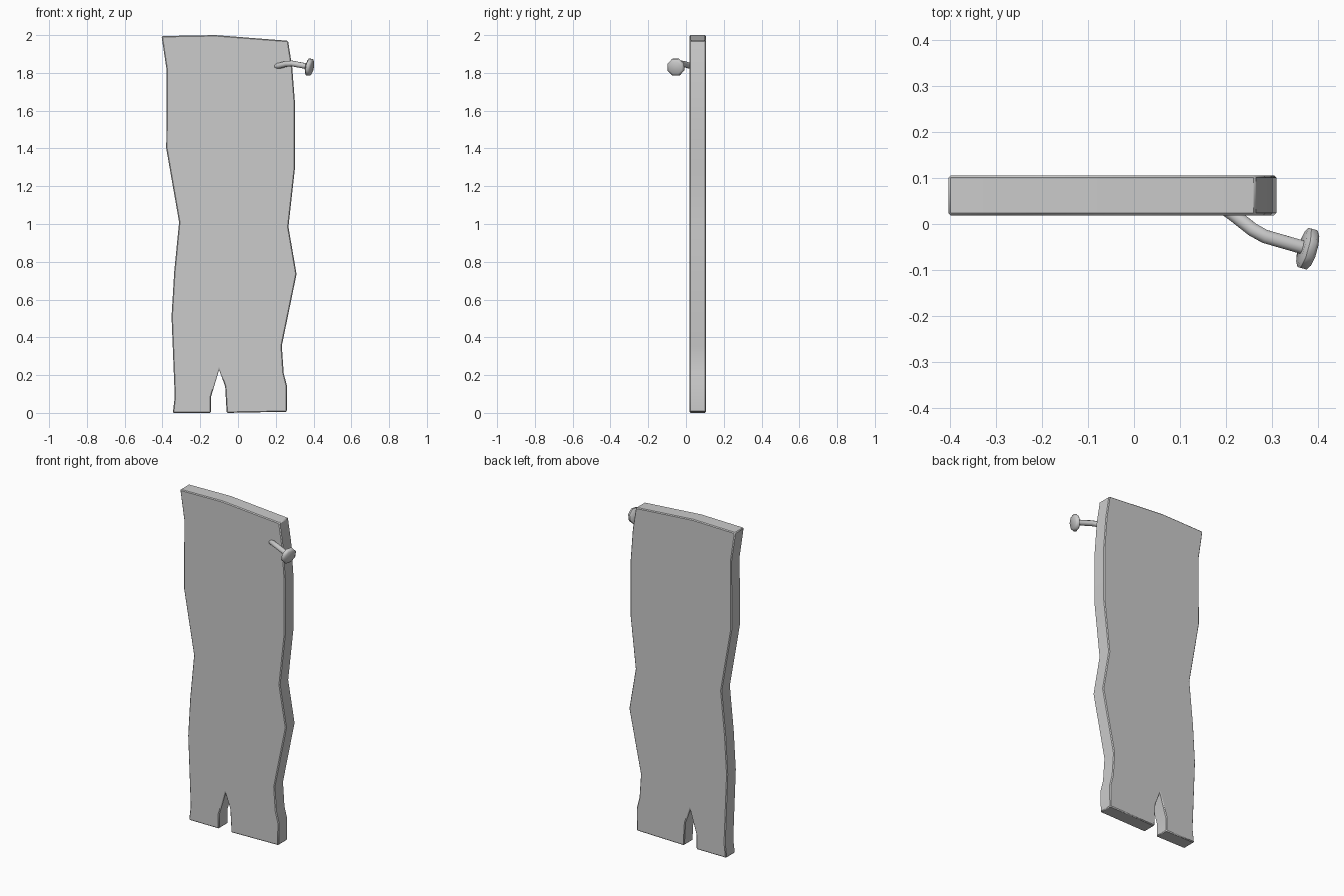
import bpy, bmesh
from mathutils import Vector

if "Cube" in bpy.data.objects:
    bpy.data.objects.remove(bpy.data.objects["Cube"])


def finish(name, bm, angle):
    bmesh.ops.recalc_face_normals(bm, faces=bm.faces)
    me = bpy.data.meshes.new(name)
    bm.to_mesh(me)
    bm.free()
    ob = bpy.data.objects.new(name, me)
    bpy.context.collection.objects.link(ob)
    bpy.ops.object.select_all(action='DESELECT')
    ob.select_set(True)
    bpy.context.view_layer.objects.active = ob
    bpy.ops.object.shade_smooth_by_angle(angle=angle)
    return ob


def tube(bm, path, radii, sides):
    # round sections strung along a path of points
    import math
    pts = [Vector(p) for p in path]
    rings = []
    for i, p in enumerate(pts):
        d = (pts[min(i + 1, len(pts) - 1)] - pts[max(i - 1, 0)]).normalized()
        u = d.cross(Vector((0, 0, 1))).normalized()
        v = u.cross(d)
        rings.append([bm.verts.new(p + radii[i] * (
            u * math.cos(2 * math.pi * (k + .5) / sides) +
            v * math.sin(2 * math.pi * (k + .5) / sides))) for k in range(sides)])
    for a, b in zip(rings, rings[1:]):
        for k in range(sides):
            n = (k + 1) % sides
            bm.faces.new((a[k], a[n], b[n], b[k]))
    bm.faces.new(rings[0])
    bm.faces.new(rings[-1])


# Worn plank: split outline extruded through its thickness
outline = [(-.405, 1.995), (-.12, 2.0), (.265, 1.97), (.287, 1.83), (.302, 1.635),
           (.302, 1.30), (.267, .985), (.31, .735), (.232, .355), (.242, .21),
           (.26, .14), (.258, .006), (-.06, 0), (-.068, .14), (-.10, .228),
           (-.143, .085), (-.143, 0), (-.345, 0), (-.335, .085), (-.352, .51),
           (-.338, .745), (-.312, 1.01), (-.38, 1.40), (-.378, 1.815)]
bm = bmesh.new()
face = bm.faces.new([bm.verts.new((x, .019, z)) for x, z in outline])
new = bmesh.ops.extrude_face_region(bm, geom=[face])['geom']
bmesh.ops.translate(bm, vec=(0, .087, 0),
                    verts=[g for g in new if isinstance(g, bmesh.types.BMVert)])
plank = finish("plank", bm, .5)
bev = plank.modifiers.new("worn_edges", 'BEVEL')
bev.width = .005
bev.segments = 1
bev.limit_method = 'ANGLE'
bev.angle_limit = 1.0

# Bent nail shaft, sunk into the plank
bm = bmesh.new()
tube(bm, [(.15, .065, 1.83), (.22, .018, 1.838), (.258, -.012, 1.848),
          (.285, -.027, 1.85), (.375, -.053, 1.833)],
     [.012, .016, .016, .016, .016], 8)
finish("nail_shaft", bm, 1.0)

# Rounded nail head, square to the end of the shaft
bm = bmesh.new()
c = Vector((.379, -.054, 1.83))
d = Vector((.1, -.028, -.02)).normalized()
prof = [(-.015, .036), (-.008, .048), (.006, .048), (.014, .036)]
tube(bm, [c + d * h for h, r in prof], [r for h, r in prof], 8)
finish("nail_head", bm, 1.0)
